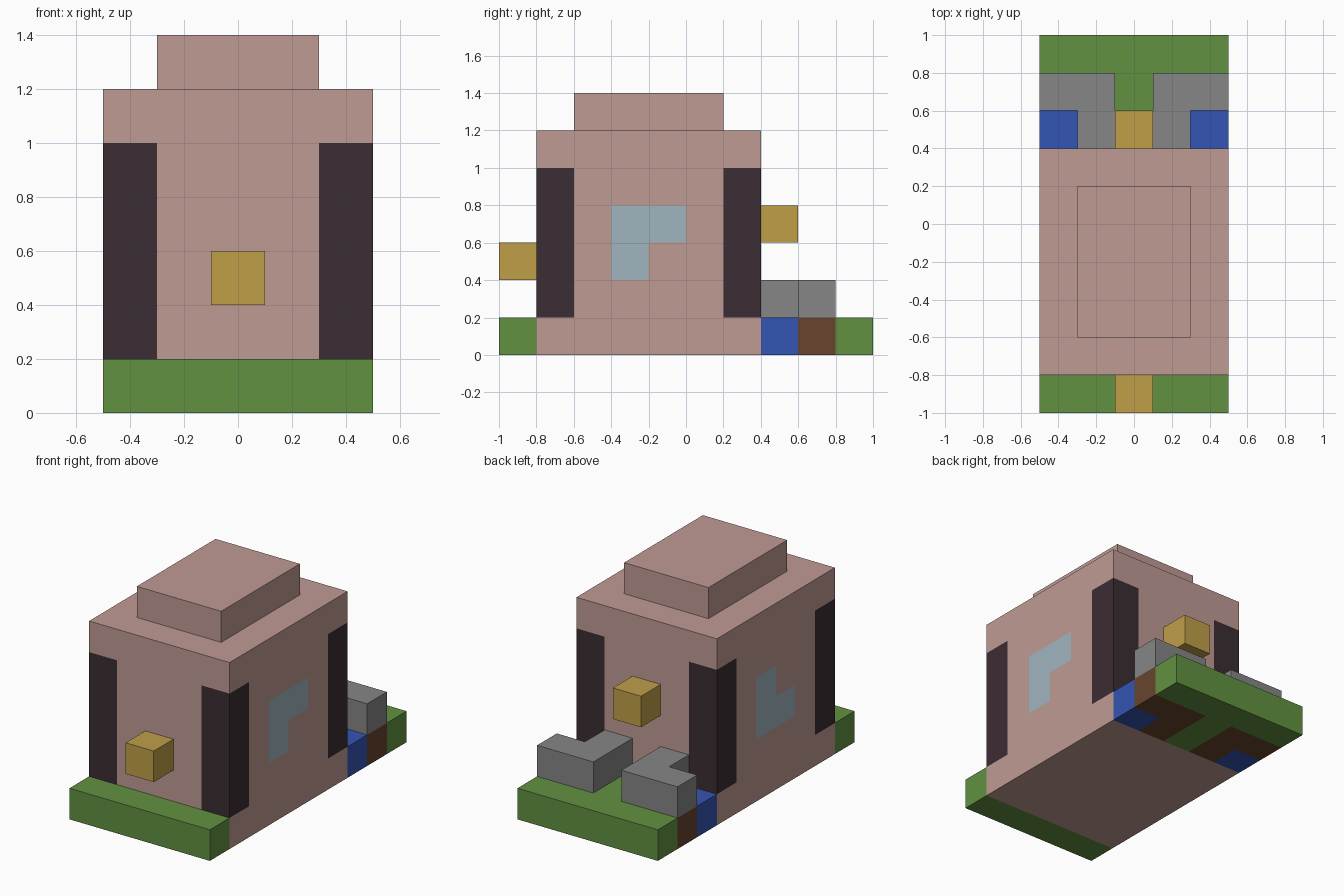
import bpy
import bmesh
from mathutils import Vector

default = bpy.data.objects.get("Cube")
if default:
    bpy.data.objects.remove(default, do_unlink=True)

U = 0.2  # every part sits on a grid of this size


def material(name, hex_code):
    """Flat colour from an sRGB hex code, stored as linear values."""
    srgb = [int(hex_code[i:i + 2], 16) / 255 for i in (0, 2, 4)]
    color = [((c + 0.055) / 1.055) ** 2.4 for c in srgb] + [1.0]
    mat = bpy.data.materials.new(name)
    mat.use_nodes = True
    mat.diffuse_color = color
    mat.node_tree.nodes["Principled BSDF"].inputs["Base Color"].default_value = color
    return mat


plaster = material("pink plaster", "c09b94")
timber = material("dark timber", "3b2d34")
glass = material("pale blue glass", "a0b5bf")
grass = material("green grass", "629141")
soil = material("brown soil", "68442d")
water = material("blue water", "3455b2")
stone = material("grey stone", "868686")
gold = material("yellow lantern", "c09f49")


def finish(name, bm, *mats):
    bmesh.ops.recalc_face_normals(bm, faces=bm.faces)
    mesh = bpy.data.meshes.new(name)
    bm.to_mesh(mesh)
    bm.free()
    for mat in mats:
        mesh.materials.append(mat)
    obj = bpy.data.objects.new(name, mesh)
    bpy.context.collection.objects.link(obj)
    return obj


def prism(name, outline, z0, z1, *mats):
    """Extrude a plan outline upward."""
    bm = bmesh.new()
    base = bm.faces.new([bm.verts.new((x, y, z0)) for x, y in outline])
    top = bmesh.ops.extrude_face_region(bm, geom=[base], use_keep_orig=True)
    verts = [v for v in top["geom"] if isinstance(v, bmesh.types.BMVert)]
    bmesh.ops.translate(bm, vec=(0, 0, z1 - z0), verts=verts)
    return finish(name, bm, *mats)


def box(name, x0, x1, y0, y1, z0, z1, *mats):
    return prism(name, [(x0, y0), (x1, y0), (x1, y1), (x0, y1)], z0, z1, *mats)


# House body, with corner posts and windows cut into its walls
body = box("house_body", -0.5, 0.5, -0.8, 0.4, 0, 1.2, plaster, timber, glass)
bm = bmesh.new()
bm.from_mesh(body.data)
for axis, first, count in ((0, -0.3, 4), (1, -0.6, 5), (2, U, 5)):
    normal = Vector((0, 0, 0))
    normal[axis] = 1
    for i in range(count):
        bmesh.ops.bisect_plane(bm, geom=bm.verts[:] + bm.edges[:] + bm.faces[:],
                               plane_co=normal * (first + i * U), plane_no=normal)
for face in bm.faces:
    x, y, z = face.calc_center_median()
    at_corner = abs(x) > 0.3 and abs(y + 0.2) > 0.4
    if at_corner and U < z < 1.0:
        face.material_index = 1
    elif abs(x) > 0.49 and -0.4 < y < 0 and 0.4 < z < 0.8:
        # Each side window is an L of three panes
        missing = (y > -U and z < 0.6) if x > 0 else (y < -U and z > 0.6)
        face.material_index = 0 if missing else 2
bm.to_mesh(body.data)
bm.free()

# Raised roof
box("roof_cap", -0.3, 0.3, -0.6, 0.2, 1.2, 1.4, plaster)

# Grass at the front, and a T of grass at the back
box("front_grass", -0.5, 0.5, -1, -0.8, 0, U, grass)
prism("back_grass", [(-0.1, 0.4), (0.1, 0.4), (0.1, 0.8), (0.5, 0.8),
                     (0.5, 1), (-0.5, 1), (-0.5, 0.8), (-0.1, 0.8)], 0, U, grass)

# Mirrored pools, soil and low stone walls behind the house
for side, s in (("left", 1), ("right", -1)):
    ell = [(s * x, y) for x, y in ((0.1, 0.4), (0.3, 0.4), (0.3, 0.6),
                                   (0.5, 0.6), (0.5, 0.8), (0.1, 0.8))]
    prism(side + "_soil", ell, 0, U, soil)
    prism(side + "_stone_wall", ell, U, 2 * U, stone)
    box(side + "_pool", s * 0.3, s * 0.5, 0.4, 0.6, 0, U, water)

# Lantern blocks on the front and back walls
box("front_lantern", -0.1, 0.1, -1, -0.8, 0.4, 0.6, gold)
box("back_lantern", -0.1, 0.1, 0.4, 0.6, 0.6, 0.8, gold)
